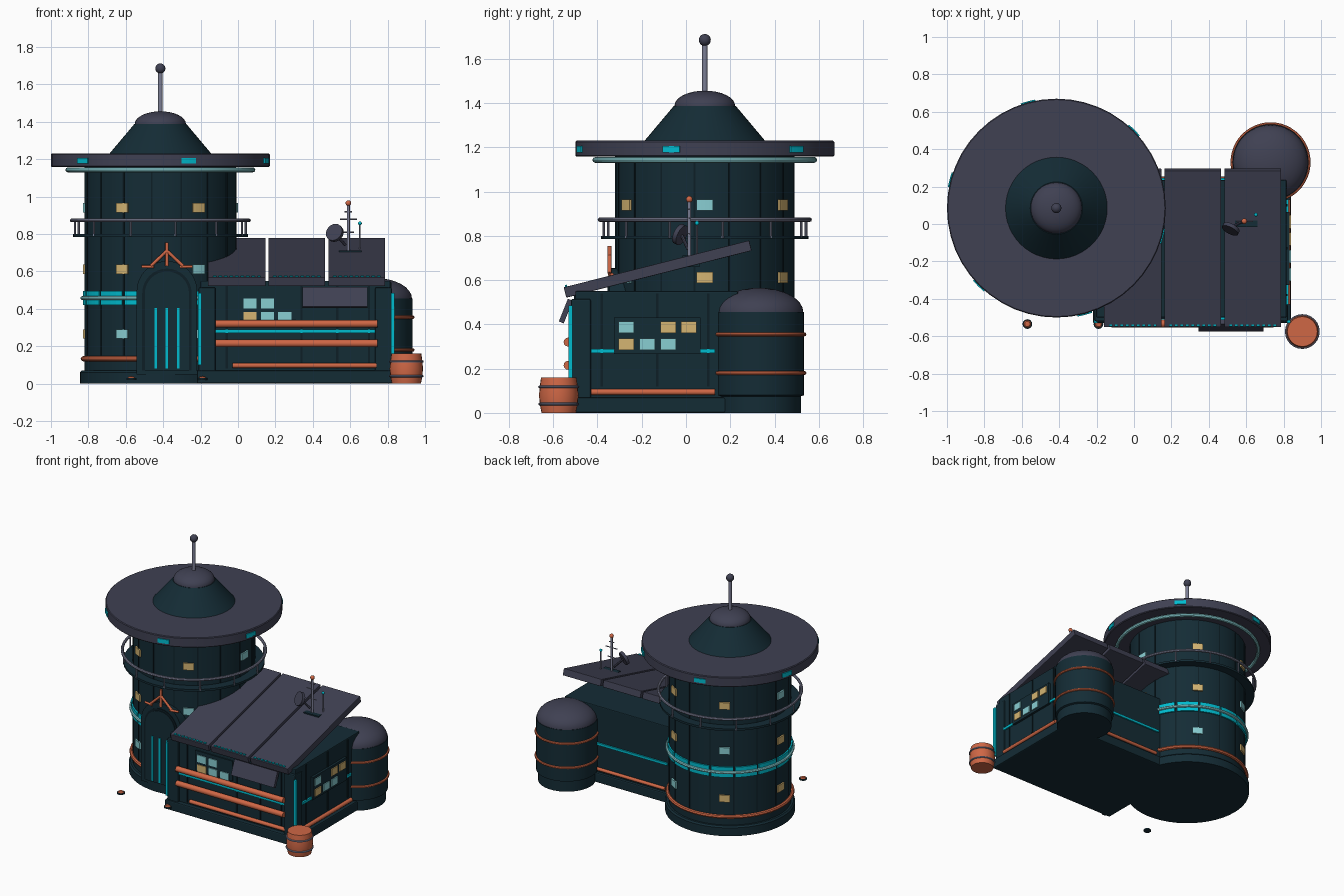
import bpy, bmesh, math
from mathutils import Vector, Matrix

if "Cube" in bpy.data.objects:
    bpy.data.objects.remove(bpy.data.objects["Cube"])

def mat(name, c):
    m = bpy.data.materials.new(name)
    m.diffuse_color = (*c, 1)
    m.use_nodes = True
    m.node_tree.nodes["Principled BSDF"].inputs["Base Color"].default_value = m.diffuse_color
    return m

NAVY = mat("dark navy", (0.007, 0.025, 0.036))
SEAM = mat("seam black", (0.004, 0.013, 0.019))
GREY = mat("slate grey", (0.05, 0.052, 0.085))
RAIL = mat("steel lilac", (0.20, 0.21, 0.30))
ORANGE = mat("copper orange", (0.62, 0.135, 0.06))
CYAN = mat("bright cyan", (0.0, 0.50, 0.62))
PALE = mat("pale cyan", (0.25, 0.62, 0.65))
YELLOW = mat("warm yellow", (0.66, 0.46, 0.17))
TX, TY = -0.415, 0.085  # tower axis

def finish(name, bm, m, smooth=False, bevel=0):
    bmesh.ops.recalc_face_normals(bm, faces=bm.faces)
    me = bpy.data.meshes.new(name)
    bm.to_mesh(me)
    bm.free()
    me.materials.append(m)
    o = bpy.data.objects.new(name, me)
    bpy.context.collection.objects.link(o)
    if bevel:
        b = o.modifiers.new("bevel", 'BEVEL')
        b.width, b.segments = bevel, 2
    if smooth:
        bpy.ops.object.select_all(action='DESELECT')
        o.select_set(True)
        bpy.context.view_layer.objects.active = o
        bpy.ops.object.shade_smooth_by_angle(angle=math.radians(35))
    return o

def box(name, m, x, y, z, bevel=0):
    """Box from (min, max) ranges."""
    bm = bmesh.new()
    bmesh.ops.create_cube(bm, size=1)
    for v in bm.verts:
        v.co = [(a + b) / 2 + c * (b - a) for (a, b), c in zip((x, y, z), v.co)]
    return finish(name, bm, m, bevel=bevel)

def lathe(name, m, prof, cx, cy, n=48):
    """Revolve (radius, z) points about a vertical axis; a closed loop if the ends match."""
    bm = bmesh.new()
    vs = [bm.verts.new((cx + r, cy, z)) for r, z in prof]
    es = [bm.edges.new(p) for p in zip(vs, vs[1:])]
    bmesh.ops.spin(bm, geom=vs + es, cent=(cx, cy, 0), axis=(0, 0, 1), angle=math.tau, steps=n)
    bmesh.ops.remove_doubles(bm, verts=bm.verts, dist=1e-4)
    return finish(name, bm, m, True)

def ring(name, m, cx, cy, z, r, t, n=48):
    lathe(name, m, [(r + t * math.cos(a * math.tau / 8), z + t * math.sin(a * math.tau / 8))
                    for a in range(9)], cx, cy, n)

def rod(name, m, p, q, r, n=12):
    p, q = Vector(p), Vector(q)
    bm = bmesh.new()
    bmesh.ops.create_cone(bm, cap_ends=True, segments=n, radius1=r, radius2=r, depth=(q - p).length,
                          matrix=Matrix.Translation((p + q) / 2) @ (q - p).to_track_quat('Z', 'Y').to_matrix().to_4x4())
    return finish(name, bm, m, True)

def ball(name, m, p, r):
    bm = bmesh.new()
    bmesh.ops.create_uvsphere(bm, u_segments=16, v_segments=10, radius=r, matrix=Matrix.Translation(p))
    finish(name, bm, m, True)

def arc_plate(name, m, deg, width, z0, z1, r, t=0.008):
    """Curved plate lying on the tower wall, width in units of arc."""
    bm = bmesh.new()
    loops = []
    for i in range(5):
        a = math.radians(deg) + (i / 4 - 0.5) * width / r
        loops.append([bm.verts.new((TX + s * math.cos(a), TY + s * math.sin(a), z))
                      for s, z in ((r - 0.01, z0), (r + t, z0), (r + t, z1), (r - 0.01, z1))])
    for A, B in zip(loops, loops[1:]):
        for k in range(4):
            bm.faces.new((A[k], A[(k + 1) % 4], B[(k + 1) % 4], B[k]))
    bm.faces.new(loops[0])
    bm.faces.new(loops[-1])
    finish(name, bm, m)

def arch(name, m, cx, half, z0, top, y0, y1):
    """Round-topped slab facing the front."""
    pts = [(cx - half, z0), (cx + half, z0)]
    pts += [(cx + half * math.cos(i * math.pi / 16), top - half + half * math.sin(i * math.pi / 16)) for i in range(17)]
    bm = bmesh.new()
    f = bm.faces.new([bm.verts.new((x, y0, z)) for x, z in pts])
    ext = bmesh.ops.extrude_face_region(bm, geom=[f])
    bmesh.ops.translate(bm, verts=[v for v in ext['geom'] if isinstance(v, bmesh.types.BMVert)], vec=(0, y1 - y0, 0))
    bmesh.ops.remove_doubles(bm, verts=bm.verts, dist=1e-5)
    finish(name, bm, m, True)

def dome(r, z, h, n=8):
    return [(r * math.cos(i * math.pi / 2 / n), z + h * math.sin(i * math.pi / 2 / n)) for i in range(n + 1)]

# Tower shell, roof disc, cone, cap and mast
lathe("tower_base", NAVY, [(0, 0), (0.43, 0), (0.43, 0.06), (0.42, 0.07), (0, 0.07)], TX, TY)
lathe("tower_wall", NAVY, [(0, 0.06), (0.405, 0.06), (0.405, 1.17), (0, 1.17)], TX, TY)
lathe("tower_roof_disc", GREY, [(0, 1.158), (0.58, 1.158), (0.585, 1.163), (0.585, 1.225), (0.58, 1.23), (0, 1.23)], TX, TY)
lathe("roof_cone", NAVY, [(0.272, 1.22), (0.272, 1.23), (0.14, 1.387), (0, 1.387)], TX, TY)
lathe("roof_cap", GREY, [(0, 1.375), (0.137, 1.375)] + dome(0.137, 1.388, 0.068), TX, TY, 32)
rod("roof_mast", RAIL, (TX, TY, 1.44), (TX, TY, 1.68), 0.012)
ball("mast_ball", GREY, (TX, TY, 1.685), 0.027)
ring("roof_glow_ring", PALE, TX, TY, 1.143, 0.495, 0.013)
for k in range(6):
    arc_plate("roof_edge_light", CYAN, -135 + 60 * k, 0.08, 1.177, 1.207, 0.585, 0.006)

# Tower bands, seams and windows
ring("tower_copper_band", ORANGE, TX, TY, 0.133, 0.412, 0.014)
ring("tower_pale_band", PALE, TX, TY, 0.457, 0.417, 0.011)
for k in range(16):
    arc_plate("tower_cyan_panel", CYAN, 22.5 * k + 5, 0.145, 0.42, 0.495, 0.407)
    arc_plate("tower_seam", SEAM, 22.5 * k + 16, 0.008, 0.15, 1.15, 0.405, 0.003)
for z, colours in ((0.94, "PYYPYY"), (0.612, "YYPYYP"), (0.265, "PPYYPP")):
    for k, c in enumerate(colours):
        arc_plate("tower_window", YELLOW if c == "Y" else PALE, 60 * k, 0.072, z - 0.025, z + 0.025, 0.407)

# Balcony deck and railing
lathe("balcony_deck", NAVY, [(0.40, 0.785), (0.468, 0.785), (0.468, 0.80), (0.40, 0.80), (0.40, 0.785)], TX, TY)
ring("balcony_rail", RAIL, TX, TY, 0.873, 0.474, 0.010)
for k in range(12):
    a = math.radians(30 * k + 10)
    x, y = TX + 0.464 * math.cos(a), TY + 0.464 * math.sin(a)
    rod("balcony_post", RAIL, (x, y, 0.79), (x, y, 0.873), 0.006, 8)

# Arched entrance
arch("entrance_surround", NAVY, -0.38, 0.162, 0.05, 0.655, -0.345, -0.15)
arch("entrance_trim", SEAM, -0.38, 0.132, 0.07, 0.615, -0.350, -0.30)
arch("entrance_door", NAVY, -0.38, 0.118, 0.07, 0.60, -0.354, -0.30)
for x in (-0.44, -0.38, -0.32):
    box("door_light", CYAN, (x - 0.007, x + 0.007), (-0.361, -0.35), (0.08, 0.405))
rod("entrance_crest_post", ORANGE, (-0.38, -0.345, 0.63), (-0.38, -0.345, 0.755), 0.009)
for s in (-1, 1):
    rod("entrance_crest_arm", ORANGE, (-0.38, -0.345, 0.71), (-0.38 + s * 0.085, -0.345, 0.63), 0.009)
    rod("entrance_crest_foot", ORANGE, (-0.38 + s * 0.07, -0.345, 0.625), (-0.38 + s * 0.135, -0.335, 0.625), 0.008)

# Hall body
box("hall_base", NAVY, (-0.22, 0.84), (-0.53, 0.255), (0, 0.07), 0.008)
box("hall_body", NAVY, (-0.2, 0.815), (-0.5, 0.235), (0.06, 0.55), 0.006)
for x in (-0.165, 0.778):
    box("corner_column", NAVY, (x - 0.045, x + 0.045), (-0.52, -0.43), (0.06, 0.515), 0.008)
for x in (-0.205, 0.828):
    box("corner_light", CYAN, (x - 0.009, x + 0.009), (-0.53, -0.512), (0.1, 0.485))
for x in (-0.06, 0.34, 0.53, 0.70):
    box("front_rib", SEAM, (x - 0.006, x + 0.006), (-0.505, -0.49), (0.08, 0.54))
for y in (-0.38, -0.13, 0.1):
    box("side_rib", SEAM, (0.81, 0.82), (y - 0.006, y + 0.006), (0.12, 0.54))

# Hall trim pipes and light strips
for z in (0.32, 0.215):
    rod("front_pipe", ORANGE, (-0.12, -0.533, z), (0.745, -0.533, z), 0.02)
rod("front_low_pipe", ORANGE, (-0.03, -0.51, 0.097), (0.74, -0.51, 0.097), 0.014)
rod("side_low_pipe", ORANGE, (0.822, -0.43, 0.094), (0.822, 0.13, 0.094), 0.014)
rod("back_low_pipe", ORANGE, (0.0, 0.24, 0.094), (0.6, 0.24, 0.094), 0.012)
box("front_light_strip", CYAN, (-0.12, 0.745), (-0.512, -0.495), (0.27, 0.29))
box("side_light_strip", CYAN, (0.81, 0.826), (-0.43, 0.13), (0.27, 0.288))
box("back_light_strip", CYAN, (-0.02, 0.72), (0.23, 0.245), (0.268, 0.286))

# Hall windows
box("front_window_frame", NAVY, (0.01, 0.31), (-0.508, -0.49), (0.335, 0.48))
for x, z, m in ((0.065, 0.428, PALE), (0.157, 0.428, PALE), (0.065, 0.358, YELLOW), (0.157, 0.358, PALE), (0.25, 0.358, PALE)):
    box("front_window", m, (x - 0.035, x + 0.035), (-0.514, -0.505), (z - 0.026, z + 0.026))
box("side_window_frame", NAVY, (0.80, 0.832), (-0.325, 0.065), (0.265, 0.43))
for y, z, m in ((-0.27, 0.386, PALE), (-0.08, 0.386, YELLOW), (0.012, 0.386, YELLOW),
                (-0.27, 0.31, YELLOW), (-0.174, 0.31, PALE), (-0.08, 0.31, PALE)):
    box("side_window", m, (0.83, 0.839), (y - 0.035, y + 0.035), (z - 0.026, z + 0.026))

# Tilted roof panels with eave lights, and the front awning
def tilt(o, y, z, deg):
    o.location = (0, y, z)
    o.rotation_euler.x = math.radians(deg)

for a, b in ((-0.16, 0.147), (0.162, 0.466), (0.483, 0.787)):
    tilt(box("roof_panel", GREY, (a, b), (-0.432, 0.432), (-0.024, 0.024), 0.003), -0.128, 0.65, 14.2)
    for k in range(9):
        x = a + 0.035 + k * (b - a - 0.07) / 8
        tilt(box("eave_light", CYAN, (x - 0.009, x + 0.009), (-0.425, -0.415), (0.02, 0.032)), -0.128, 0.65, 14.2)
tilt(box("window_awning", GREY, (0.345, 0.692), (-0.012, 0.012), (-0.055, 0.055)), -0.543, 0.46, -22)

# Storage tank behind the hall
lathe("tank_wall", NAVY, [(0, 0.0), (0.19, 0.0), (0.19, 0.075), (0.203, 0.08), (0.203, 0.455), (0, 0.455)], 0.73, 0.33)
lathe("tank_dome", GREY, [(0, 0.45), (0.2, 0.45)] + dome(0.2, 0.455, 0.11), 0.73, 0.33)
for z in (0.18, 0.355):
    ring("tank_hoop", ORANGE, 0.73, 0.33, z, 0.205, 0.009)

# Barrel by the corner
lathe("barrel", ORANGE, [(0, 0), (0.078, 0), (0.086, 0.04), (0.089, 0.08), (0.086, 0.12), (0.08, 0.16), (0, 0.16)], 0.9, -0.575, 24)
for z in (0.04, 0.118):
    ring("barrel_hoop", RAIL, 0.9, -0.575, z, 0.087, 0.006, 24)

# Roof aerials and dish
box("aerial_base", NAVY, (0.54, 0.66), (-0.015, 0.06), (0.66, 0.712))
rod("aerial_mast", RAIL, (0.59, 0.015, 0.68), (0.59, 0.015, 0.96), 0.008)
ball("aerial_ball", ORANGE, (0.59, 0.015, 0.965), 0.015)
for z, w in ((0.88, 0.045), (0.81, 0.03), (0.92, 0.02)):
    rod("aerial_bar", RAIL, (0.59 - w, 0.015, z), (0.59 + w, 0.015, z), 0.004, 6)
rod("short_aerial", RAIL, (0.652, 0.05, 0.69), (0.652, 0.05, 0.855), 0.004, 8)
ball("short_aerial_ball", CYAN, (0.652, 0.05, 0.857), 0.010)
rod("dish", GREY, (0.513, -0.035, 0.81), (0.522, -0.018, 0.802), 0.048, 20)
rod("dish_arm", GREY, (0.52, -0.018, 0.80), (0.575, 0.01, 0.74), 0.008, 8)

# Path lamps in front of the entrance
for x in (-0.57, -0.19):
    lathe("path_lamp", NAVY, [(0, 0.02), (0.026, 0.02), (0.026, 0.03), (0, 0.03)], x, -0.535, 16)
    lathe("path_lamp_top", ORANGE, [(0, 0.03), (0.02, 0.03), (0.014, 0.038), (0, 0.04)], x, -0.535, 16)
